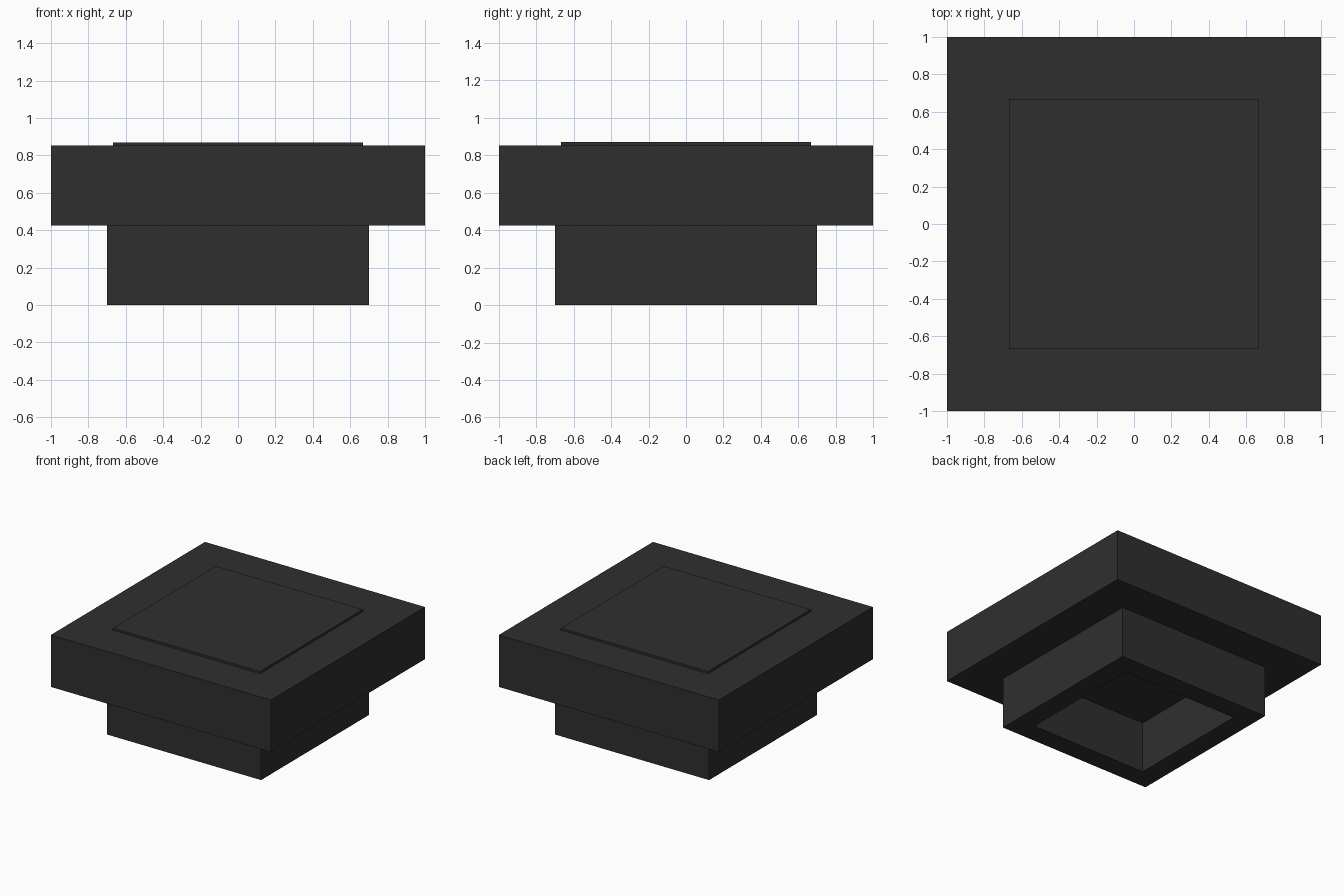
import bpy, bmesh
from mathutils import Matrix

if "Cube" in bpy.data.objects:
    bpy.data.objects.remove(bpy.data.objects["Cube"])

charcoal = bpy.data.materials.new("charcoal")
charcoal.diffuse_color = (0.028, 0.028, 0.028, 1)
charcoal.use_nodes = True
charcoal.node_tree.nodes["Principled BSDF"].inputs["Base Color"].default_value = charcoal.diffuse_color


def block(name, half, z0, z1, hole=None):
    """Square block; 'hole' is the half width of a pocket sunk up from below."""
    bm = bmesh.new()
    size = Matrix.Diagonal((2 * half, 2 * half, z1 - z0, 1))
    bmesh.ops.create_cube(bm, size=1, matrix=Matrix.Translation((0, 0, (z0 + z1) / 2)) @ size)
    if hole:
        bm.normal_update()
        bottom = min(bm.faces, key=lambda f: f.normal.z)
        bmesh.ops.inset_region(bm, faces=[bottom], thickness=half - hole)
        # Push the inner square up to leave a hollow with vertical walls
        pushed = bmesh.ops.extrude_face_region(bm, geom=[bottom])
        verts = [v for v in pushed["geom"] if isinstance(v, bmesh.types.BMVert)]
        bmesh.ops.translate(bm, verts=verts, vec=(0, 0, z1 - z0 - 0.002))
        if bottom.is_valid:
            bmesh.ops.delete(bm, geom=[bottom], context='FACES')
        bmesh.ops.recalc_face_normals(bm, faces=bm.faces)
    mesh = bpy.data.meshes.new(name)
    bm.to_mesh(mesh)
    bm.free()
    mesh.materials.append(charcoal)
    obj = bpy.data.objects.new(name, mesh)
    bpy.context.collection.objects.link(obj)
    return obj


# Hollow foot, wide slab and thin raised panel
block("hollow_base", 0.70, 0.0, 0.425, hole=0.463)
block("top_slab", 1.0, 0.425, 0.852)
block("raised_panel", 0.667, 0.852, 0.87)
